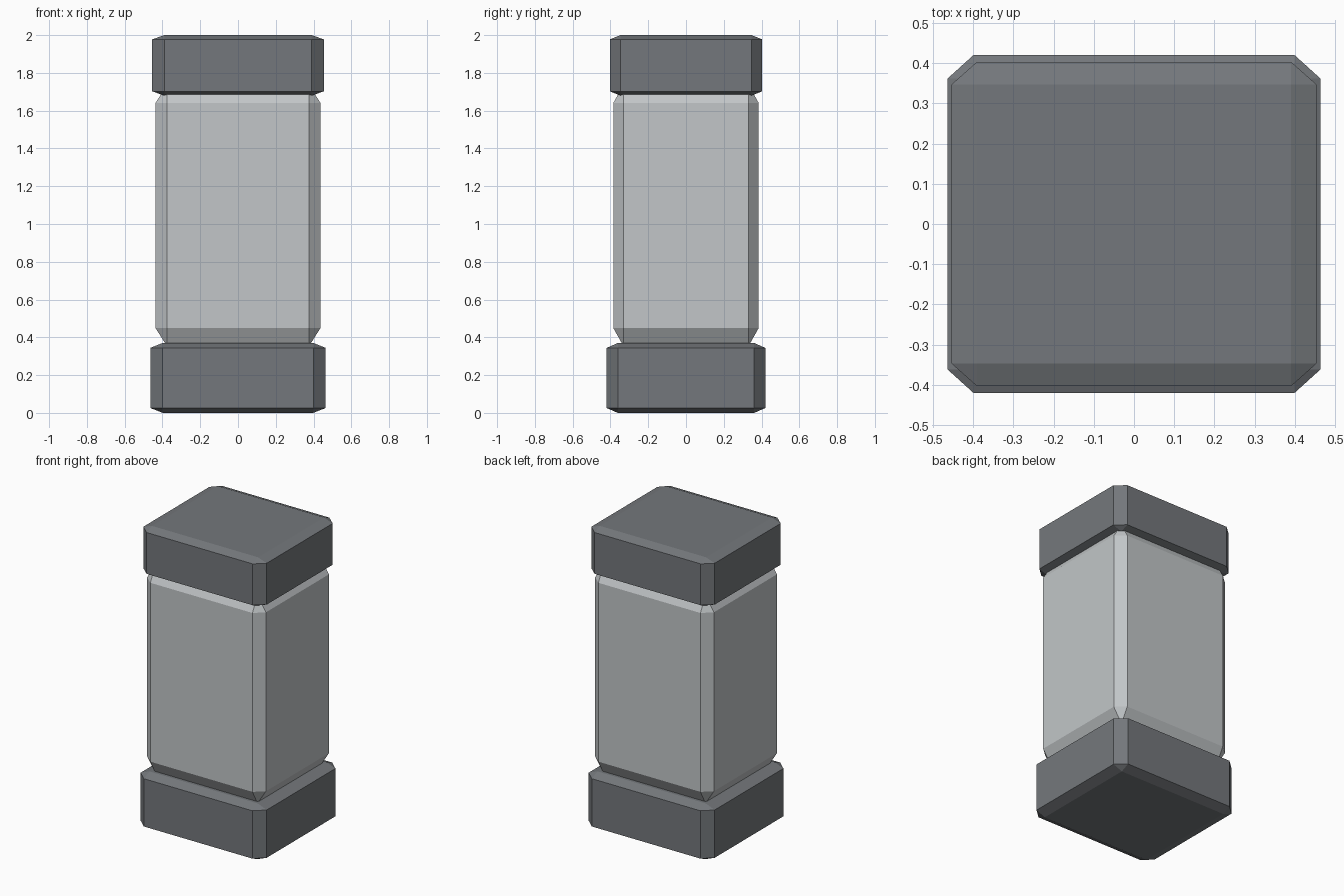
import bpy
import bmesh
from mathutils import Matrix

cube = bpy.data.objects.get("Cube")
if cube:
    bpy.data.objects.remove(cube, do_unlink=True)


def make_material(name, colour):
    mat = bpy.data.materials.new(name)
    mat.use_nodes = True
    mat.diffuse_color = colour
    mat.node_tree.nodes["Principled BSDF"].inputs["Base Color"].default_value = colour
    return mat


def bevelled_block(name, half_x, half_y, bottom, top, mat):
    """Unit cube with single chamfers, stretched to size so the chamfers stretch too."""
    bm = bmesh.new()
    bmesh.ops.create_cube(bm, size=1)
    bmesh.ops.bevel(bm, geom=bm.edges[:], offset=0.07, offset_type='OFFSET',
                    segments=1, profile=0.5, affect='EDGES')
    size = (half_x * 2, half_y * 2, top - bottom)
    bm.transform(Matrix.Translation((0, 0, (bottom + top) / 2)) @ Matrix.Diagonal((*size, 1)))
    bmesh.ops.recalc_face_normals(bm, faces=bm.faces[:])
    mesh = bpy.data.meshes.new(name)
    bm.to_mesh(mesh)
    bm.free()
    mesh.materials.append(mat)
    obj = bpy.data.objects.new(name, mesh)
    bpy.context.collection.objects.link(obj)
    return obj


dark = make_material("dark grey", (0.175, 0.187, 0.2, 1))
light = make_material("light grey", (0.54, 0.565, 0.58, 1))

# Base, glassy body set into both ends, and cap
bevelled_block("base", 0.464, 0.42, 0, 0.37, dark)
bevelled_block("body", 0.437, 0.385, 0.353, 1.737, light)
bevelled_block("cap", 0.454, 0.403, 1.68, 2, dark)
